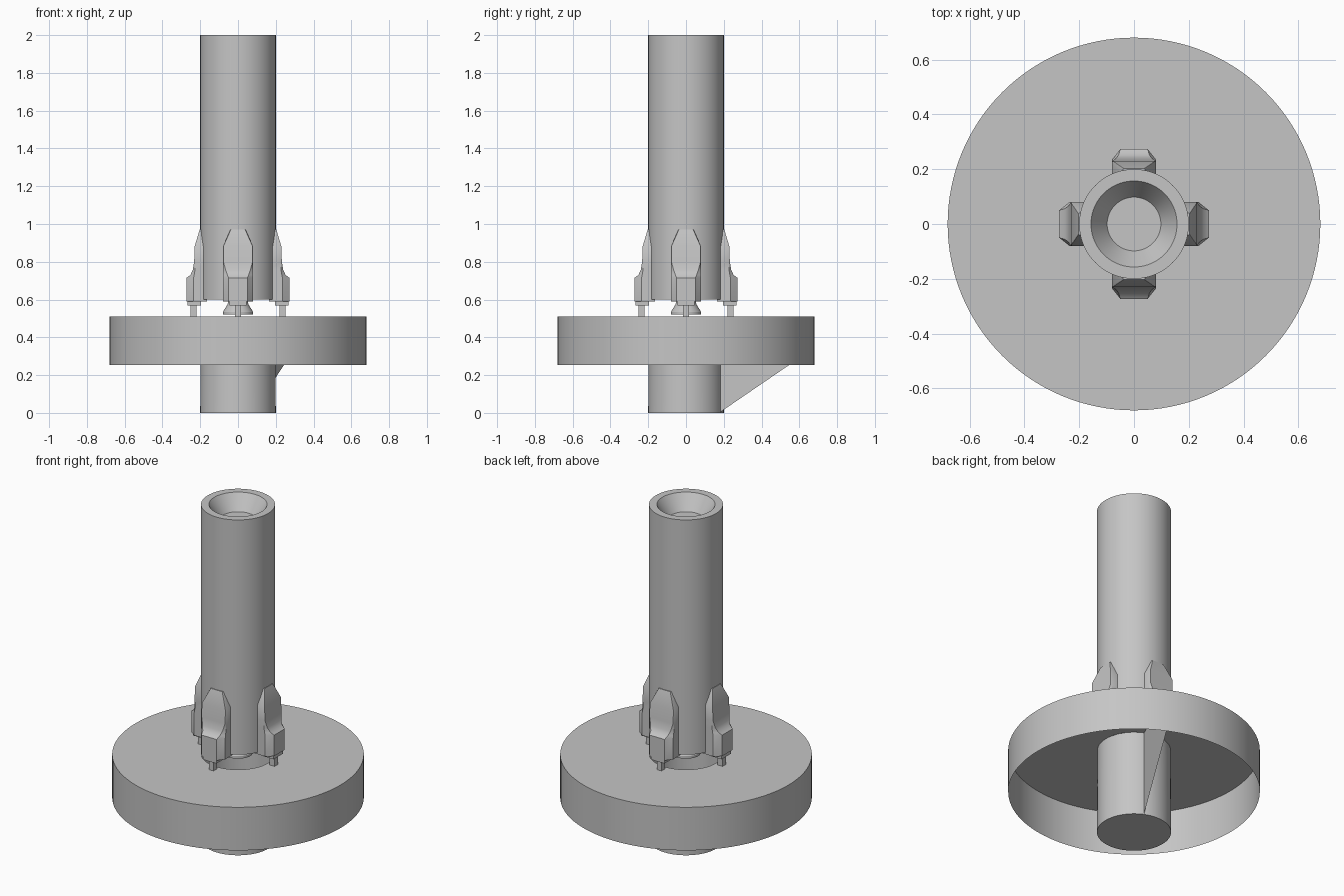
import bpy, bmesh, math
from mathutils import Matrix

if "Cube" in bpy.data.objects:
    bpy.data.objects.remove(bpy.data.objects["Cube"])

grey = bpy.data.materials.new("plain_grey")
grey.diffuse_color = (0.56, 0.56, 0.56, 1)
grey.use_nodes = True
grey.node_tree.nodes["Principled BSDF"].inputs["Base Color"].default_value = grey.diffuse_color


def finish(name, bm, smooth=True):
    bmesh.ops.recalc_face_normals(bm, faces=bm.faces)
    mesh = bpy.data.meshes.new(name)
    bm.to_mesh(mesh)
    bm.free()
    mesh.materials.append(grey)
    ob = bpy.data.objects.new(name, mesh)
    bpy.context.collection.objects.link(ob)
    if smooth:
        bpy.ops.object.select_all(action='DESELECT')
        bpy.context.view_layer.objects.active = ob
        ob.select_set(True)
        bpy.ops.object.shade_smooth_by_angle(angle=math.radians(30))
    return ob


def lathe(name, profile, segs=96):
    """Revolve (radius, z) points around z; radius 0 closes the end."""
    bm = bmesh.new()
    rings = []
    for r, z in profile:
        n = 1 if r == 0 else segs
        rings.append([bm.verts.new((r * math.cos(2 * math.pi * i / segs),
                                    r * math.sin(2 * math.pi * i / segs), z)) for i in range(n)])
    for a, b in zip(rings, rings[1:]):
        for i in range(segs):
            j = (i + 1) % segs
            quad = [a[i % len(a)], a[j % len(a)], b[j % len(b)], b[i % len(b)]]
            bm.faces.new(list(dict.fromkeys(quad)))
    return finish(name, bm)


def loft(bm, sections):
    """Skin a list of equal-length point loops and cap both ends."""
    rings = [[bm.verts.new(p) for p in s] for s in sections]
    for a, b in zip(rings, rings[1:]):
        for i in range(len(a)):
            j = (i + 1) % len(a)
            bm.faces.new((a[i], a[j], b[j], b[i]))
    bm.faces.new(rings[0][::-1])
    bm.faces.new(rings[-1])


def box(bm, x0, x1, half_y, z0, z1):
    loft(bm, [[(x0, -half_y, z), (x1, -half_y, z), (x1, half_y, z), (x0, half_y, z)]
              for z in (z0, z1)])


# Main tube with a dished top
lathe("main_tube", [(0, 0.6), (0.2, 0.6), (0.2, 2.0), (0.157, 2.0), (0.098, 1.91), (0, 1.91)])

# Flared nozzle under the tube
lathe("nozzle", [(0.05, 0.6), (0.055, 0.575), (0.08, 0.535), (0.08, 0.52)], 48)

# Round platform: thin shell, open below, with a hole in the middle
lathe("platform", [(0.198, 0.51), (0.68, 0.51), (0.68, 0.253)], 128)

# Hollow pedestal, closed at the ground
lathe("pedestal", [(0.198, 0.51), (0.2, 0.0), (0, 0.0)])

# Single thin brace between pedestal and platform wall
bm = bmesh.new()
a = math.radians(24)
bm.faces.new([bm.verts.new((r * math.sin(a), r * math.cos(a), z)) for r, z in
              ((0.2, 0.005), (0.68, 0.305), (0.68, 0.51), (0.2, 0.51))])
finish("brace", bm, False)

# Four clamp pods around the tube: z, outer radius, shoulder radius, half width, outer half width
rows = [(0.59, 0.273, 0.235, 0.08, 0.05),
        (0.715, 0.273, 0.235, 0.08, 0.05),
        (0.73, 0.252, 0.232, 0.08, 0.056),
        (0.755, 0.24, 0.228, 0.08, 0.065),
        (0.80, 0.232, 0.226, 0.08, 0.077),
        (0.88, 0.23, 0.225, 0.08, 0.078),
        (0.97, 0.203, 0.199, 0.04, 0.038)]
for k, side in enumerate(("right", "back", "left", "front")):
    bm = bmesh.new()
    loft(bm, [[(0.165, -w, z), (s, -w, z), (o, -v, z), (o, v, z), (s, w, z), (0.165, w, z)]
              for z, o, s, w, v in rows])
    box(bm, 0.195, 0.267, 0.045, 0.568, 0.592)   # foot plate
    box(bm, 0.22, 0.252, 0.015, 0.51, 0.57)      # pin
    bmesh.ops.transform(bm, matrix=Matrix.Rotation(k * math.pi / 2, 4, 'Z'), verts=bm.verts)
    finish("pod_" + side, bm)
